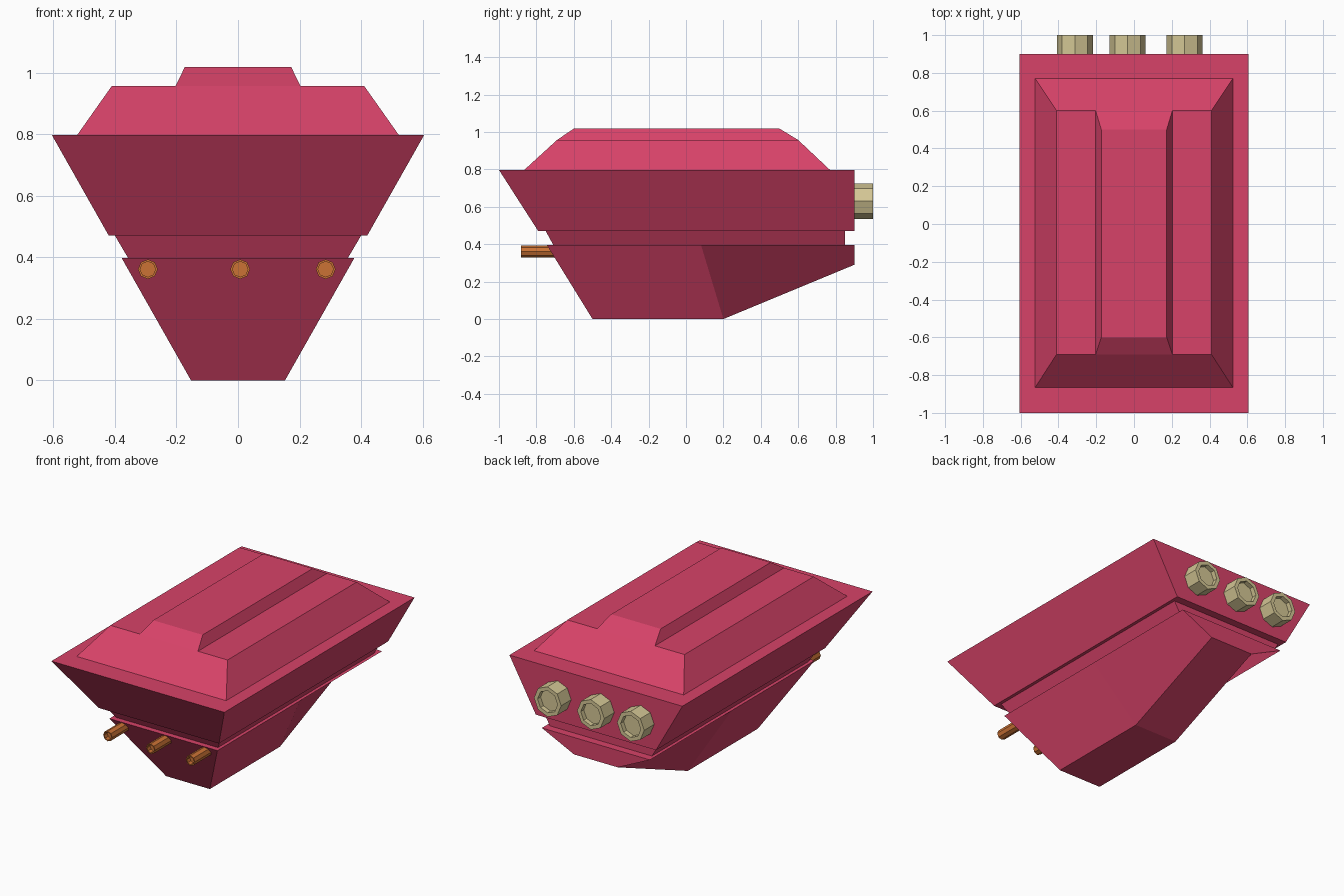
import bpy, bmesh, math

if "Cube" in bpy.data.objects:
    bpy.data.objects.remove(bpy.data.objects["Cube"])

def material(name, rgb):
    m = bpy.data.materials.new(name)
    m.diffuse_color = (*rgb, 1)
    m.use_nodes = True
    m.node_tree.nodes["Principled BSDF"].inputs["Base Color"].default_value = m.diffuse_color
    return m

RED = material("crimson", (0.68, 0.055, 0.14))
TAN = material("pale_brass", (0.66, 0.57, 0.30))
ORANGE = material("copper", (0.60, 0.17, 0.035))

def finish(name, bm, mat):
    bmesh.ops.recalc_face_normals(bm, faces=bm.faces)
    me = bpy.data.meshes.new(name)
    bm.to_mesh(me)
    bm.free()
    me.materials.append(mat)
    ob = bpy.data.objects.new(name, me)
    bpy.context.collection.objects.link(ob)
    return ob

def tapered_block(name, low, high, mat=RED):
    """Each end is (half width, front y, back y, z)."""
    bm = bmesh.new()
    rings = []
    for hw, y0, y1, z in (low, high):
        rings.append([bm.verts.new(p) for p in
                      ((-hw, y0, z), (hw, y0, z), (hw, y1, z), (-hw, y1, z))])
    a, b = rings
    bm.faces.new(a)
    bm.faces.new(b)
    for i in range(4):
        j = (i + 1) % 4
        bm.faces.new((a[i], a[j], b[j], b[i]))
    return finish(name, bm, mat)

def socket(name, x, z, r, r_in, y_base, y_end, depth, mat):
    """Octagonal peg along y with a recess in its outer end."""
    d = math.copysign(depth, y_end - y_base)
    bm = bmesh.new()
    rings = []
    for rad, y in ((r, y_base), (r, y_end), (r_in, y_end), (r_in, y_end - d)):
        rings.append([bm.verts.new((x + rad * math.cos(k * math.pi / 4), y,
                                    z + rad * math.sin(k * math.pi / 4)))
                      for k in range(8)])
    for a, b in zip(rings, rings[1:]):
        for i in range(8):
            j = (i + 1) % 8
            bm.faces.new((a[i], a[j], b[j], b[i]))
    bm.faces.new(rings[0])
    bm.faces.new(rings[-1])
    return finish(name, bm, mat)

# Upper body, recessed seam, deck and central ridge
tapered_block("upper_hull", (0.42, -0.79, 0.90, 0.47), (0.605, -1.0, 0.90, 0.797))
tapered_block("recessed_seam", (0.357, -0.71, 0.85, 0.397), (0.40, -0.75, 0.85, 0.47))
tapered_block("top_deck", (0.523, -0.865, 0.77, 0.797), (0.41, -0.69, 0.60, 0.957))
tapered_block("deck_ridge", (0.203, -0.69, 0.60, 0.957), (0.173, -0.60, 0.50, 1.018))

# Lower hull: side outline mirrored across x, keel swept up at the rear
bm = bmesh.new()
top = [(-0.745, 0.397), (0.08, 0.397), (0.90, 0.397)]
keel = [(-0.50, 0.0), (0.20, 0.0), (0.90, 0.29)]
sides = []
for s in (-1, 1):
    t = [bm.verts.new((s * 0.378, y, z)) for y, z in top]
    k = [bm.verts.new((s * 0.153, y, z)) for y, z in keel]
    for i in range(2):
        bm.faces.new((t[i], t[i + 1], k[i + 1], k[i]))
    sides.append((t, k))
(tl, kl), (tr, kr) = sides
for i in range(2):
    bm.faces.new((tl[i], tl[i + 1], tr[i + 1], tr[i]))
    bm.faces.new((kl[i], kl[i + 1], kr[i + 1], kr[i]))
for i in (0, 2):
    bm.faces.new((tl[i], tr[i], kr[i], kl[i]))
finish("lower_hull", bm, RED)

# Three rear thruster nozzles and three front barrels
for n, x in enumerate((-0.313, -0.034, 0.268), 1):
    socket(f"rear_nozzle_{n}", x, 0.63, 0.095, 0.07, 0.88, 1.0, 0.03, TAN)
for n, x in enumerate((-0.293, 0.007, 0.285), 1):
    socket(f"front_barrel_{n}", x, 0.361, 0.032, 0.025, -0.68, -0.883, 0.03, ORANGE)
